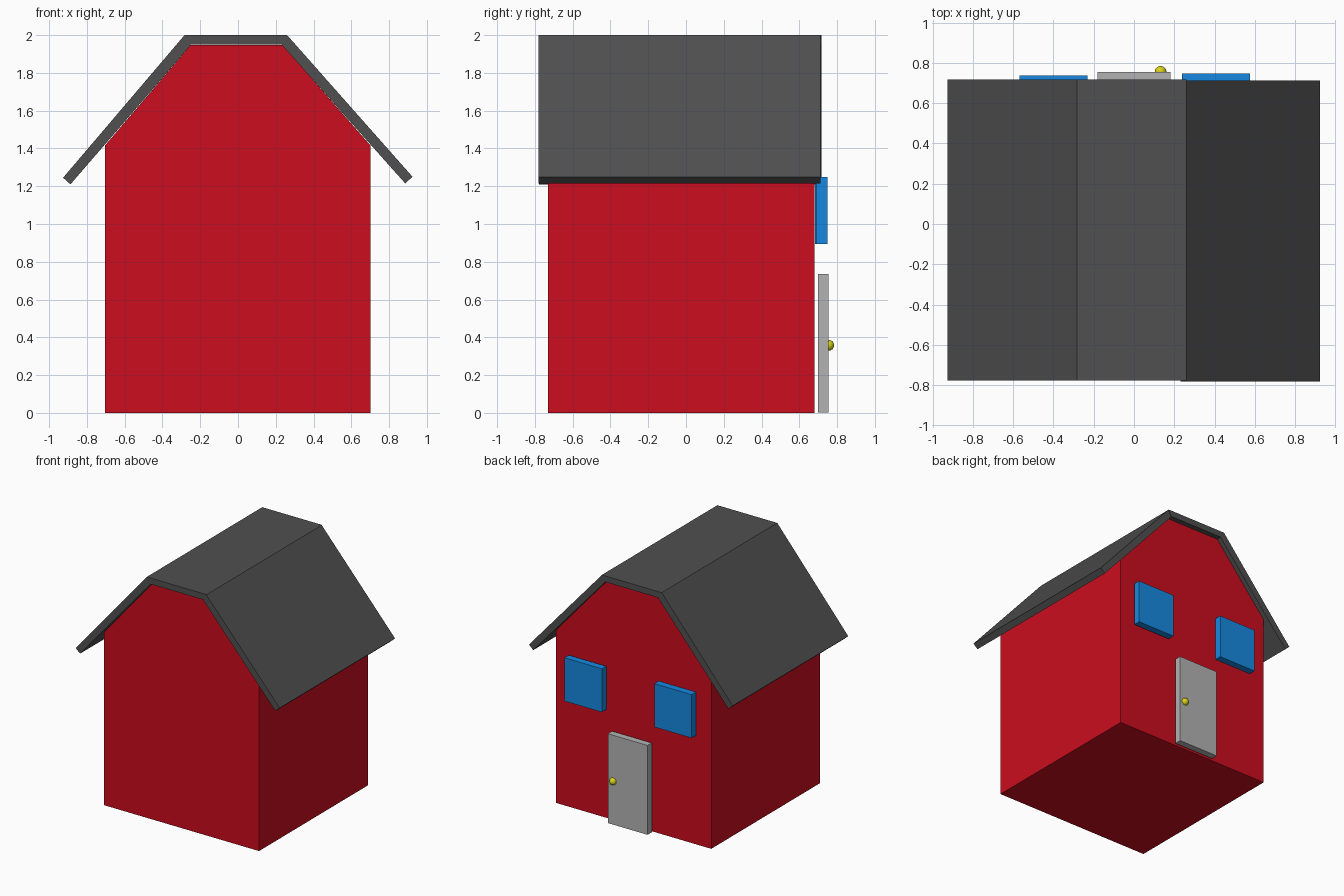
import bpy, bmesh

if "Cube" in bpy.data.objects:
    bpy.data.objects.remove(bpy.data.objects["Cube"])


def material(name, rgb):
    m = bpy.data.materials.new(name)
    m.diffuse_color = (*rgb, 1)
    m.use_nodes = True
    m.node_tree.nodes["Principled BSDF"].inputs["Base Color"].default_value = m.diffuse_color
    return m


RED = material("red_wall", (0.6, 0.004, 0.013))
DARK = material("dark_roof", (0.08, 0.08, 0.08))
BLUE = material("blue_window", (0.008, 0.25, 0.75))
GREY = material("grey_door", (0.45, 0.45, 0.45))
YELLOW = material("yellow_knob", (0.7, 0.65, 0.01))


def prism(name, profile, y0, y1, mat):
    """Extrude an x-z profile along y."""
    bm = bmesh.new()
    face = bm.faces.new([bm.verts.new((x, y0, z)) for x, z in profile])
    ext = bmesh.ops.extrude_face_region(bm, geom=[face])
    verts = [g for g in ext["geom"] if isinstance(g, bmesh.types.BMVert)]
    bmesh.ops.translate(bm, verts=verts, vec=(0, y1 - y0, 0))
    bmesh.ops.recalc_face_normals(bm, faces=bm.faces[:])
    me = bpy.data.meshes.new(name)
    bm.to_mesh(me)
    bm.free()
    me.materials.append(mat)
    ob = bpy.data.objects.new(name, me)
    bpy.context.collection.objects.link(ob)
    return ob


def panel(name, x0, x1, y0, y1, z0, z1, mat):
    return prism(name, [(x0, z0), (x1, z0), (x1, z1), (x0, z1)], y0, y1, mat)


# House body with clipped gable
prism("house_body", [(-0.705, 0), (0.702, 0), (0.702, 1.415), (0.235, 1.947),
                     (-0.25, 1.947), (-0.705, 1.415)], -0.73, 0.68, RED)

# Roof: flat ridge and two sloping slabs
prism("roof_ridge", [(-0.283, 2.0), (0.26, 2.0), (0.235, 1.95), (-0.255, 1.95)],
      -0.777, 0.718, DARK)
prism("roof_left", [(-0.283, 2.0), (-0.926, 1.245), (-0.887, 1.21), (-0.25, 1.947)],
      -0.777, 0.718, DARK)
prism("roof_right", [(0.26, 2.0), (0.924, 1.25), (0.885, 1.215), (0.232, 1.948)],
      -0.781, 0.713, DARK)

# Windows and door on the back wall
panel("window_left", -0.568, -0.23, 0.682, 0.738, 0.893, 1.248, BLUE)
panel("window_right", 0.238, 0.577, 0.692, 0.748, 0.893, 1.248, BLUE)
panel("door", -0.18, 0.18, 0.7, 0.755, 0.003, 0.735, GREY)

# Door knob
bpy.ops.mesh.primitive_uv_sphere_add(segments=24, ring_count=12, radius=0.029,
                                     location=(0.132, 0.755, 0.358))
knob = bpy.context.object
knob.name = "door_knob"
knob.data.materials.append(YELLOW)
bpy.ops.object.shade_smooth_by_angle()
